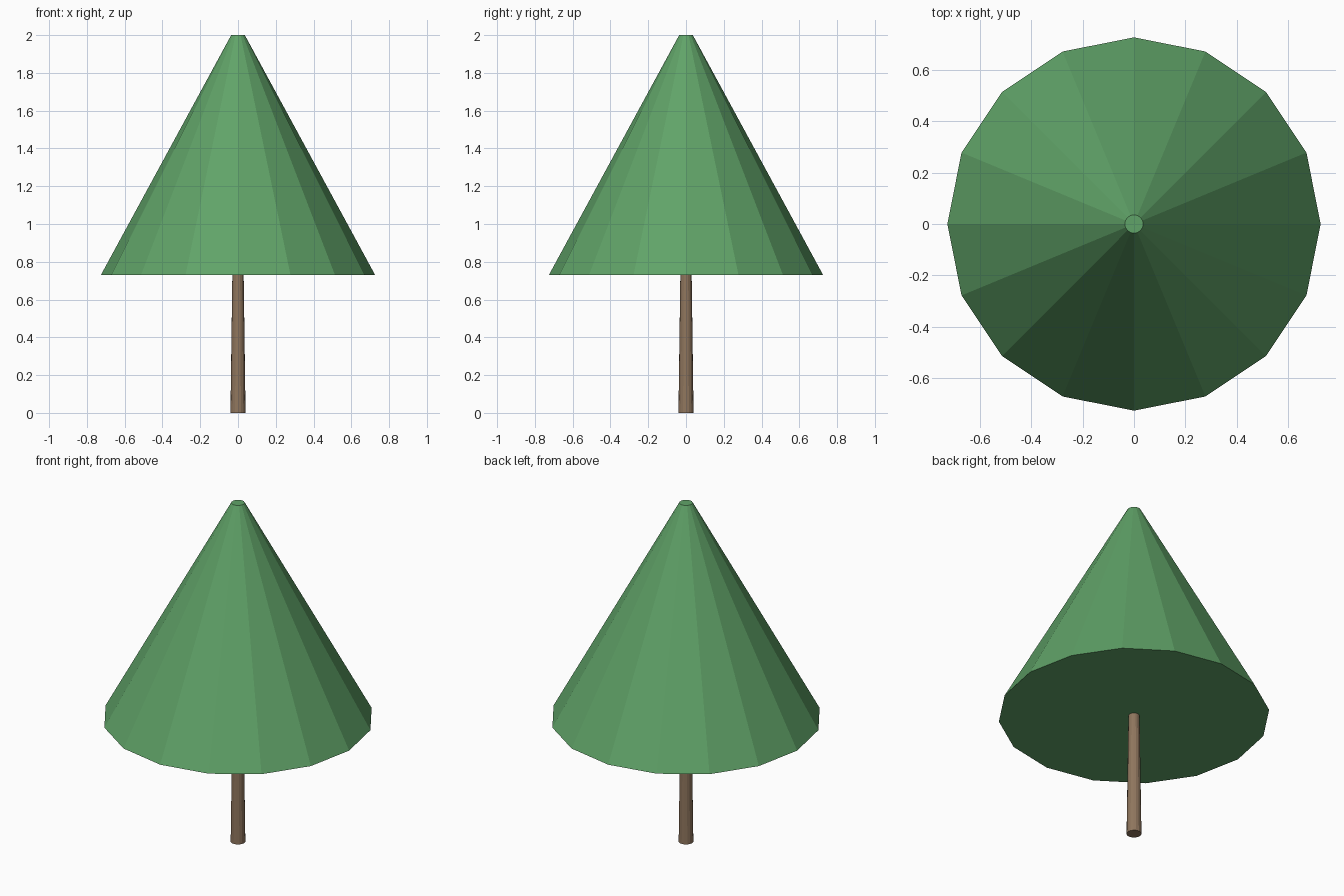
import bpy
import math

if "Cube" in bpy.data.objects:
    bpy.data.objects.remove(bpy.data.objects["Cube"])


def material(name, color):
    mat = bpy.data.materials.new(name)
    mat.diffuse_color = (*color, 1.0)
    mat.use_nodes = True
    mat.node_tree.nodes["Principled BSDF"].inputs["Base Color"].default_value = mat.diffuse_color
    return mat


def tapered_part(name, sides, r_bottom, r_top, z_bottom, z_top, mat):
    """Capped, flat-faced frustum with a corner on the +y axis."""
    bpy.ops.mesh.primitive_cone_add(
        vertices=sides, radius1=r_bottom, radius2=r_top,
        depth=z_top - z_bottom, end_fill_type='NGON',
        location=(0, 0, (z_bottom + z_top) / 2))
    obj = bpy.context.object
    obj.name = name
    obj.data.materials.append(mat)
    return obj


leaf_green = material("leaf green", (0.117, 0.366, 0.138))
bark_brown = material("bark brown", (0.275, 0.180, 0.110))

# Slim trunk, narrowing towards the foliage
tapered_part("trunk", 16, 0.04, 0.03, 0.0, 0.73, bark_brown)

# Conical foliage with a small flat tip
tapered_part("foliage", 16, 0.726, 0.036, 0.73, 2.0, leaf_green)
